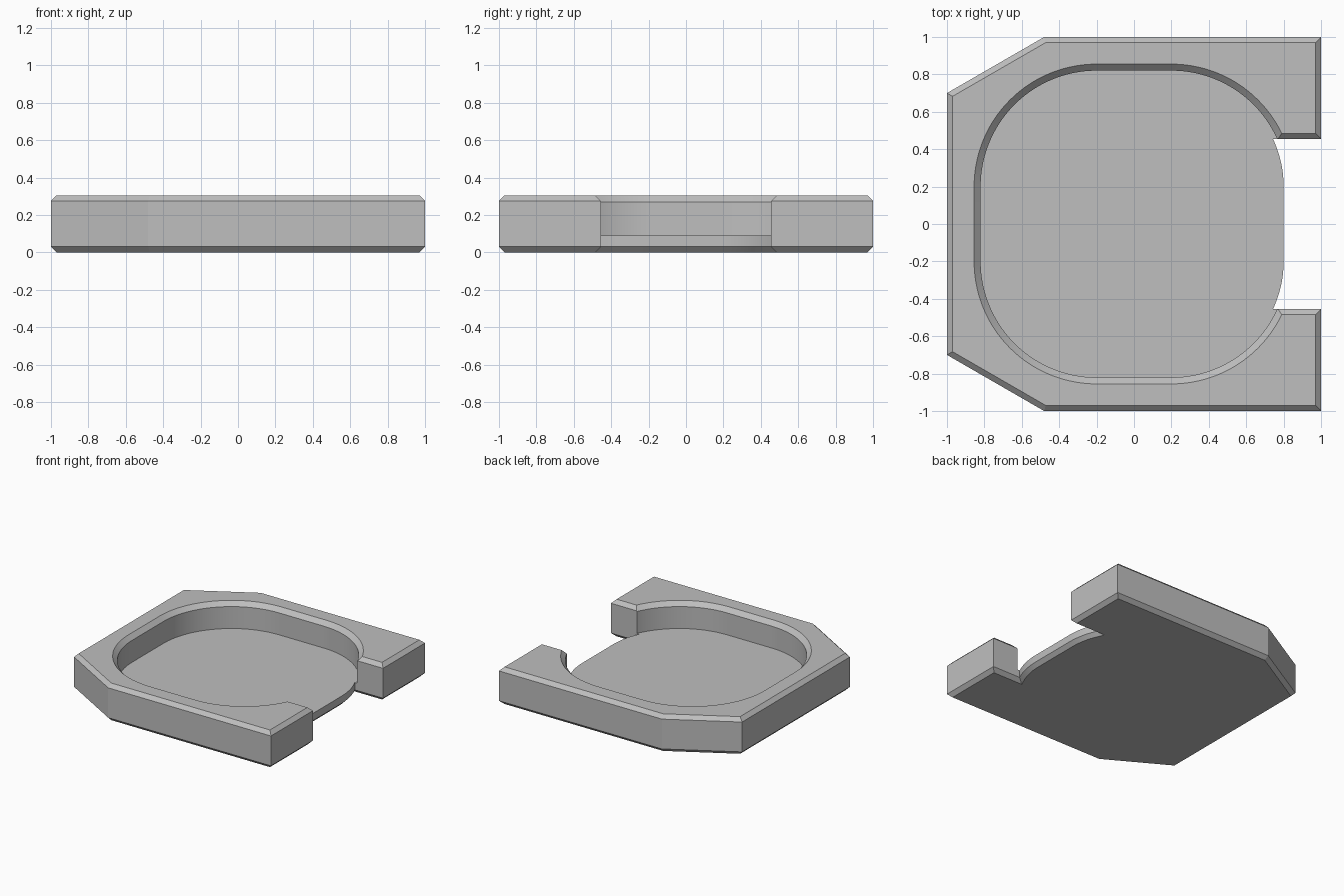
import bpy, bmesh, math
from mathutils import Vector

cube = bpy.data.objects.get("Cube")
if cube:
    bpy.data.objects.remove(cube)

TOP, BEVEL, FLOOR = 0.305, 0.03, 0.09
SLOT = 0.455      # half width of the side opening
CENTRE = 0.2      # corner arc centre offset of the recess

grey = bpy.data.materials.new("plain grey")
grey.use_nodes = True
colour = (0.52, 0.52, 0.52, 1)
grey.diffuse_color = colour
grey.node_tree.nodes["Principled BSDF"].inputs["Base Color"].default_value = colour


def arc(cx, cy, r, a0, a1, n):
    return [Vector((cx + r * math.cos(a), cy + r * math.sin(a)))
            for a in (a0 + (a1 - a0) * i / n for i in range(n + 1))]


def inset(points, d):
    """Mitred inset of a counter-clockwise outline."""
    result = []
    for i, p in enumerate(points):
        u = (p - points[i - 1]).normalized()
        v = (points[(i + 1) % len(points)] - p).normalized()
        n1, n2 = Vector((-u.y, u.x)), Vector((-v.y, v.x))
        result.append(p + (n1 + n2) * (d / (1 + n1.dot(n2))))
    return result


def loft(name, outline, levels):
    """Closed solid through (inset, height) levels."""
    bm = bmesh.new()
    rings = [[bm.verts.new((p.x, p.y, z)) for p in inset(outline, d)]
             for d, z in levels]
    for low, high in zip(rings, rings[1:]):
        for i in range(len(low)):
            j = (i + 1) % len(low)
            bm.faces.new((low[i], low[j], high[j], high[i]))
    bm.faces.new(rings[0][::-1])
    bm.faces.new(rings[-1])
    mesh = bpy.data.meshes.new(name)
    bm.to_mesh(mesh)
    bm.free()
    mesh.materials.append(grey)
    obj = bpy.data.objects.new(name, mesh)
    bpy.context.collection.objects.link(obj)
    return obj


# Tray outline: clipped corners on one side, open slot with curved lip on the other
lip_r = 0.6
start = math.asin((SLOT - CENTRE) / lip_r)
lip = arc(CENTRE, CENTRE, lip_r, 0, start, 10)
half = lip + [Vector(p) for p in ((1, SLOT), (1, 1), (-0.48, 1), (-1, 0.7))]
outline = half + [Vector((p.x, -p.y)) for p in reversed(half)]
tray = loft("tray", outline,
            [(BEVEL, 0), (0, BEVEL), (0, TOP - BEVEL), (BEVEL, TOP)])

# Rounded recess with a flared rim
recess = []
for k, (sx, sy) in enumerate(((1, 1), (-1, 1), (-1, -1), (1, -1))):
    recess += arc(sx * CENTRE, sy * CENTRE, 0.62,
                  k * math.pi / 2, (k + 1) * math.pi / 2, 32)
rim = 0.035
cutter = loft("recess_cutter", recess,
              [(0, FLOOR), (0, TOP - rim), (-rim, TOP), (-2 * rim, TOP + rim)])
cutter.hide_render = True

cut = tray.modifiers.new("recess", "BOOLEAN")
cut.operation = "DIFFERENCE"
cut.solver = "EXACT"
cut.object = cutter
bpy.ops.object.select_all(action="DESELECT")
bpy.context.view_layer.objects.active = tray
tray.select_set(True)
bpy.ops.object.modifier_apply(modifier=cut.name)
bpy.data.objects.remove(cutter)
bpy.ops.object.shade_smooth_by_angle(angle=math.radians(20))
